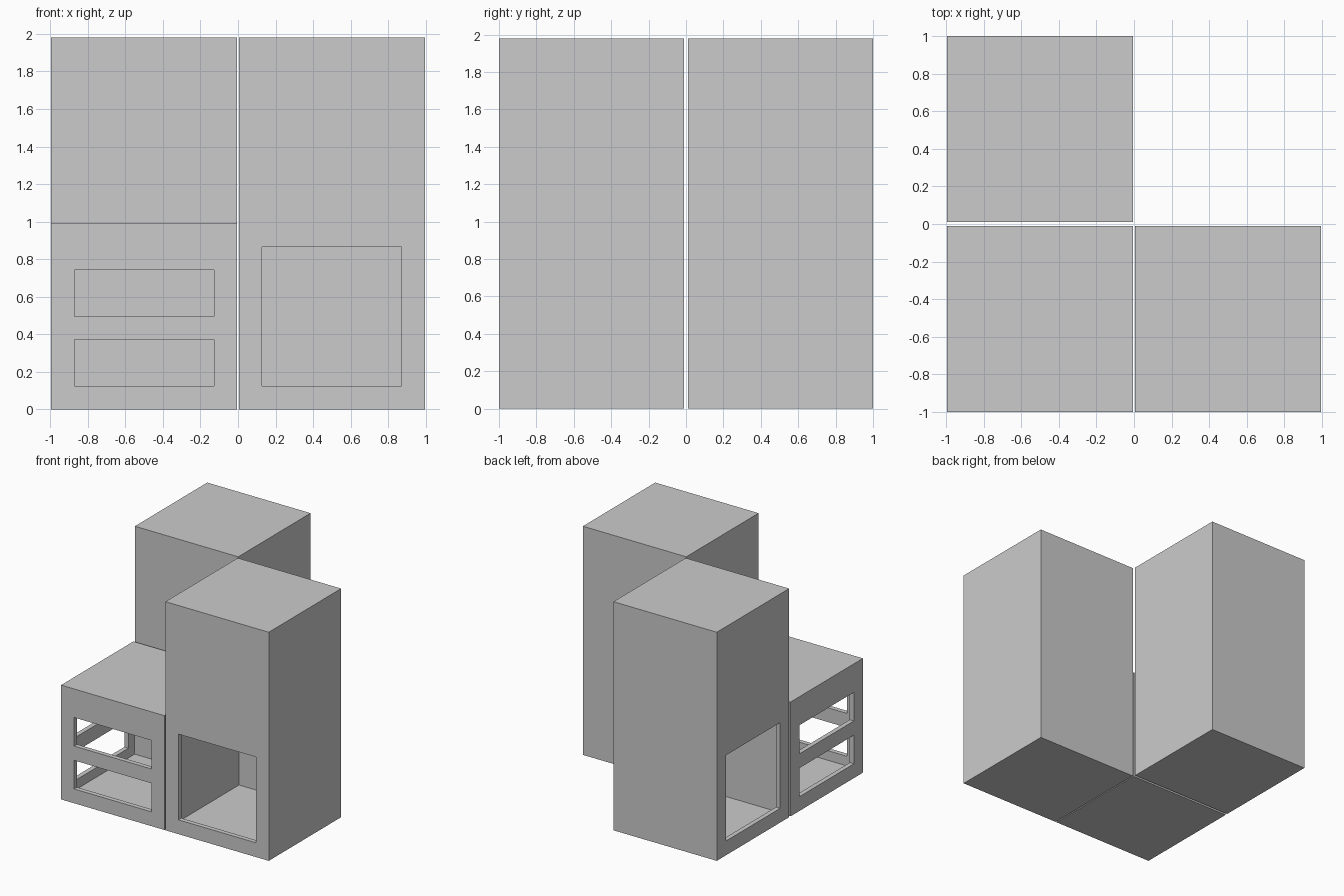
import bpy

if "Cube" in bpy.data.objects:
    bpy.data.objects.remove(bpy.data.objects["Cube"])

S = 0.99      # block side
T = 0.04      # wall thickness
U = S / 8     # opening grid step


def box(name, lo, hi):
    bpy.ops.mesh.primitive_cube_add(size=1, location=[(a + b) / 2 for a, b in zip(lo, hi)])
    ob = bpy.context.object
    ob.name = name
    ob.scale = [b - a for a, b in zip(lo, hi)]
    bpy.ops.object.transform_apply(location=True, rotation=False, scale=True)
    return ob


def cut(ob, lo, hi):
    cutter = box("cutter", lo, hi)
    cutter.hide_render = True
    mod = ob.modifiers.new("cut", 'BOOLEAN')
    mod.operation = 'DIFFERENCE'
    mod.solver = 'EXACT'
    mod.object = cutter
    bpy.context.view_layer.objects.active = ob
    bpy.ops.object.modifier_apply(modifier=mod.name)
    bpy.data.objects.remove(cutter, do_unlink=True)


def block(name, x, y, height, sides, openings):
    """Hollow block at corner (x, y); openings are z ranges cut in each listed side."""
    ob = box(name, (x, y, 0), (x + S, y + S, height))
    cut(ob, (x + T, y + T, T), (x + S - T, y + S - T, height - T))
    for side in sides:
        for z0, z1 in openings:
            if side == "front":
                cut(ob, (x + U, y - T, z0 * U), (x + S - U, y + 2 * T, z1 * U))
            else:
                cut(ob, (x - T, y + U, z0 * U), (x + 2 * T, y + S - U, z1 * U))
    return ob


# low corner block with two slots on both outer walls
block("low_corner_block", -0.995, -1.0, S, ("front", "left"), ((1, 3), (4, 6)))
# tall towers, each with one large opening
block("right_tower", 0.005, -1.0, 2 * S, ("front",), ((1, 7),))
block("back_tower", -0.995, 0.01, 2 * S, ("left",), ((1, 7),))
